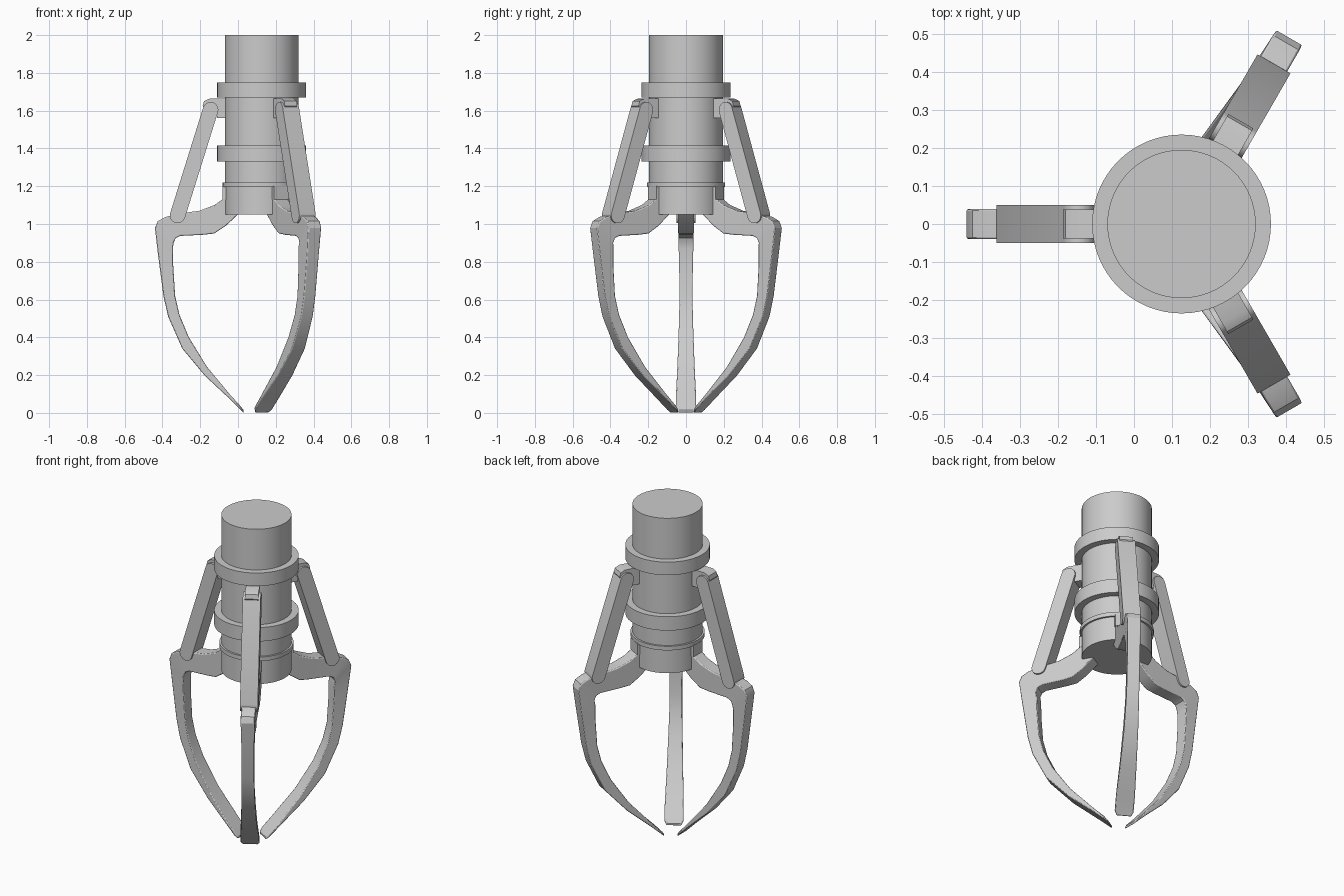
import bpy, bmesh, math
from mathutils import Matrix

if "Cube" in bpy.data.objects:
    bpy.data.objects.remove(bpy.data.objects["Cube"])

AXIS_X = 0.125
# arm angle in degrees, sideways sweep of the claw, reach of the claw tip
ARMS = [("left", 180, 0, 1.0), ("back", 60, 0.065, 1.09), ("front", -60, -0.065, 1.09)]


def finish(name, bm, angle=0, bevel=0.0):
    """Turn a bmesh built in (radius, sideways, height) space into a placed object."""
    bmesh.ops.recalc_face_normals(bm, faces=bm.faces)
    bm.transform(Matrix.Translation((AXIS_X, 0, 0)) @ Matrix.Rotation(math.radians(angle), 4, 'Z'))
    me = bpy.data.meshes.new(name)
    bm.to_mesh(me)
    bm.free()
    ob = bpy.data.objects.new(name, me)
    bpy.context.collection.objects.link(ob)
    bpy.ops.object.select_all(action='DESELECT')
    ob.select_set(True)
    bpy.context.view_layer.objects.active = ob
    if bevel:
        mod = ob.modifiers.new("edge_rounding", 'BEVEL')
        mod.width, mod.segments, mod.limit_method = bevel, 2, 'ANGLE'
        mod.angle_limit = math.radians(45)
    bpy.ops.object.shade_smooth_by_angle(angle=math.radians(30))
    return ob


def cylinder(name, radius, z0, z1):
    bm = bmesh.new()
    bmesh.ops.create_cone(bm, cap_ends=True, segments=64, radius1=radius, radius2=radius,
                          depth=z1 - z0, matrix=Matrix.Translation((0, 0, (z0 + z1) / 2)))
    finish(name, bm)


def plate(name, profile, half, angle, bevel=0.0):
    """Side profile (radius, height) extruded to both sides."""
    bm = bmesh.new()
    face = bm.faces.new([bm.verts.new((r, -half, z)) for r, z in profile])
    out = bmesh.ops.extrude_face_region(bm, geom=[face])
    for v in out["geom"]:
        if isinstance(v, bmesh.types.BMVert):
            v.co.y = half
    finish(name, bm, angle, bevel)


def capsule(a, b, rad, n=10):
    """Stadium outline running from point a to point b."""
    d = math.atan2(b[1] - a[1], b[0] - a[0])
    pts = []
    for c, start in ((b, d - math.pi / 2), (a, d + math.pi / 2)):
        for i in range(n + 1):
            t = start + math.pi * i / n
            pts.append((c[0] + rad * math.cos(t), c[1] + rad * math.sin(t)))
    return pts


# claw stations: outer radius, outer height, inner radius, inner height, half width
CLAW = [
    (.12, 1.17, .12, 1.055, .042), (.18, 1.15, .19, .99, .042), (.25, 1.10, .25, .95, .042),
    (.33, 1.07, .31, .943, .040), (.44, 1.055, .43, .937, .040), (.51, 1.037, .455, .925, .040),
    (.55, 1.015, .466, .90, .040), (.565, .98, .47, .87, .039), (.55, .85, .468, .78, .036),
    (.52, .62, .458, .62, .035), (.495, .51, .435, .52, .036), (.42, .34, .385, .40, .040),
    (.30, .196, .29, .245, .046), (.17, .075, .17, .10, .053), (.11, .016, .11, .034, .053),
    (.095, .0, .095, .014, .042),
]


def claw(name, angle, sweep, reach):
    bm = bmesh.new()
    rings = []
    for i, (ro, zo, ri, zi, w) in enumerate(CLAW):
        ring = []
        for r, z, s in ((ro, zo, -w), (ro, zo, w), (ri, zi, w), (ri, zi, -w)):
            if i > 6:  # fingers lean slightly off the radial line
                s += sweep * (.56 - r)
                r = .56 + (r - .56) * reach
            ring.append(bm.verts.new((r, s, z)))
        rings.append(ring)
    for a, b in zip(rings, rings[1:]):
        for k in range(4):
            bm.faces.new((a[k], a[(k + 1) % 4], b[(k + 1) % 4], b[k]))
    bm.faces.new(rings[0])
    bm.faces.new(rings[-1])
    finish(name, bm, angle, 0.005)


# central column and its collars
cylinder("column", 0.195, 1.05, 2.0)
cylinder("upper_collar", 0.235, 1.67, 1.75)
cylinder("middle_collar", 0.235, 1.33, 1.415)
cylinder("lower_ring", 0.206, 1.195, 1.22)

# three arms, each with upper lug, link, lower hinge block and claw
LUG = [(.17, 1.56), (.235, 1.56), (.24, 1.60), (.30, 1.60), (.312, 1.625),
       (.305, 1.65), (.28, 1.663), (.17, 1.665)]
HINGE = [(.15, 1.13), (.207, 1.13), (.207, 1.20), (.15, 1.20)]
for side, angle, sweep, reach in ARMS:
    plate(side + "_upper_lug", LUG, 0.038, angle)
    plate(side + "_link", capsule((.27, 1.605), (.445, 1.045), .041), 0.05, angle)
    plate(side + "_hinge_block", HINGE, 0.045, angle)
    claw(side + "_claw", angle, sweep, reach)
